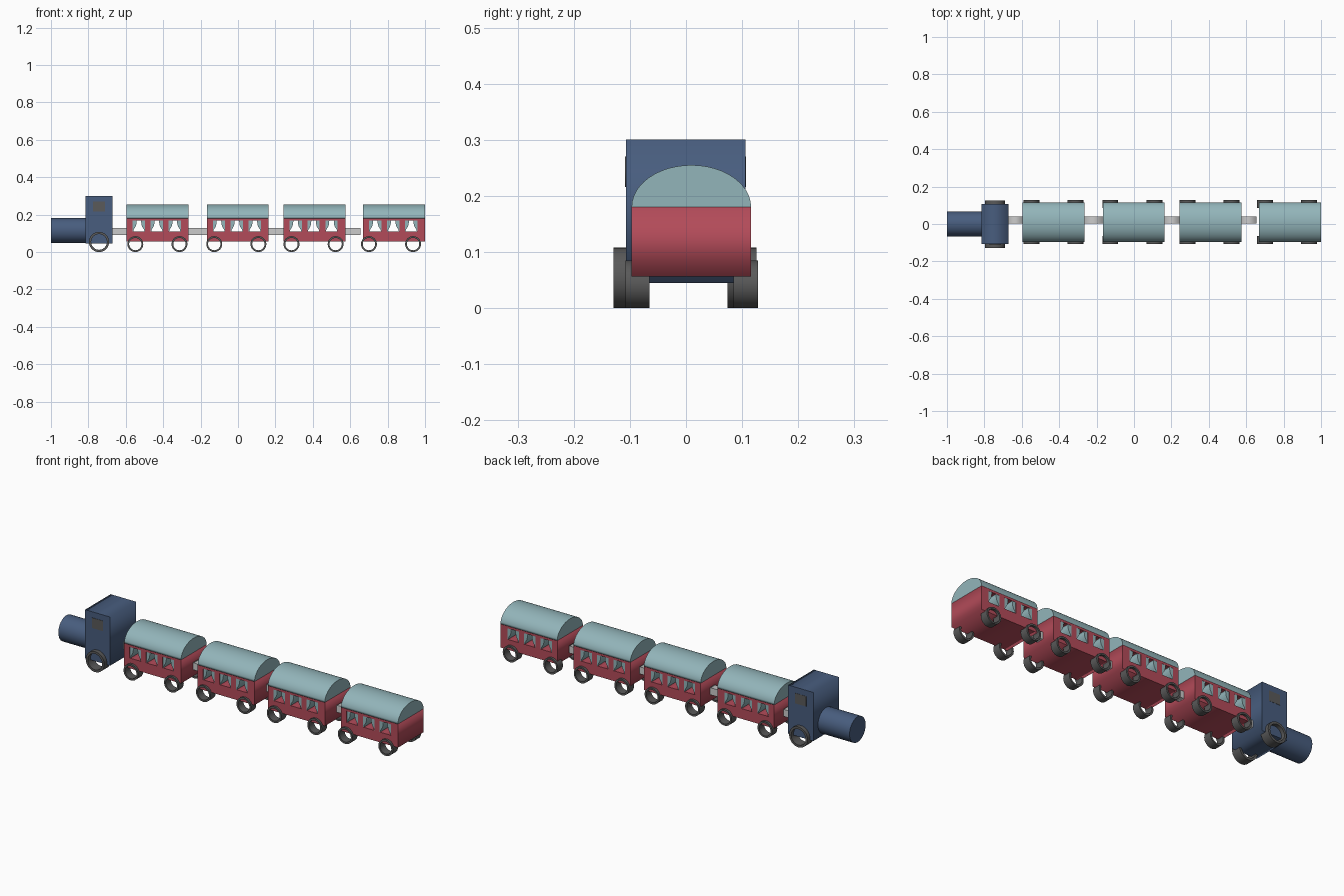
import bpy
from math import sin, cos, pi

if "Cube" in bpy.data.objects:
    bpy.data.objects.remove(bpy.data.objects["Cube"])


def material(name, rgb):
    m = bpy.data.materials.new(name)
    m.diffuse_color = (*rgb, 1)
    m.use_nodes = True
    m.node_tree.nodes["Principled BSDF"].inputs["Base Color"].default_value = m.diffuse_color
    return m


NAVY = material("navy", (0.065, 0.11, 0.21))
RED = material("red", (0.45, 0.07, 0.1))
TEAL = material("teal", (0.29, 0.46, 0.49))
DARK = material("dark_grey", (0.1, 0.1, 0.1))


def prism(name, loops, lo, hi, axis="y", mat=None):
    """Extrude flat outlines (inner loops become holes) from lo to hi along x or y."""
    cu = bpy.data.curves.new(name, "CURVE")
    cu.dimensions = "2D"
    cu.fill_mode = "BOTH"
    cu.extrude = (hi - lo) / 2
    for pts in loops:
        sp = cu.splines.new("POLY")
        sp.points.add(len(pts) - 1)
        for p, (a, b) in zip(sp.points, pts):
            p.co = (a, b, 0, 1)
        sp.use_cyclic_u = True
    tmp = bpy.data.objects.new(name + "_outline", cu)
    bpy.context.collection.objects.link(tmp)
    dg = bpy.context.evaluated_depsgraph_get()
    me = bpy.data.meshes.new_from_object(tmp.evaluated_get(dg))
    bpy.data.objects.remove(tmp)
    ob = bpy.data.objects.new(name, me)
    bpy.context.collection.objects.link(ob)
    mid = (lo + hi) / 2
    if axis == "y":
        ob.rotation_euler = (pi / 2, 0, 0)
        ob.location = (0, mid, 0)
    else:
        ob.rotation_euler = (pi / 2, 0, pi / 2)
        ob.location = (mid, 0, 0)
    me.materials.clear()
    if mat:
        me.materials.append(mat)
    return ob


def rect(a0, a1, b0, b1):
    return [(a0, b0), (a1, b0), (a1, b1), (a0, b1)]


def circle(a, b, r, n=32):
    return [(a + r * cos(2 * pi * i / n), b + r * sin(2 * pi * i / n)) for i in range(n)]


def wheel(name, x, r, inner, lo, hi):
    prism(name, [circle(x, r, r), circle(x, r, inner)], lo, hi, mat=DARK)


# Locomotive: boiler, cab, side windows, wheels
prism("boiler", [circle(0, 0.115, 0.067)], -1, -0.81, "x", NAVY)
prism("cab", [rect(-0.816, -0.67, 0.045, 0.301)], -0.107, 0.106, mat=NAVY)
prism("cab_windows", [rect(-0.775, -0.711, 0.216, 0.27)], -0.1085, 0.107, mat=DARK)
wheel("cab_wheel_front", -0.743, 0.054, 0.042, -0.129, -0.077)
wheel("cab_wheel_back", -0.743, 0.054, 0.042, 0.074, 0.126)

# Half of one curtain pair, measured from the window centre
CURTAIN = [(0.033, 0.168), (0.012, 0.168), (0.0135, 0.15), (0.017, 0.137),
           (0.023, 0.127), (0.028, 0.12), (0.03, 0.11), (0.033, 0.11)]
Y0, Y1, LENGTH = -0.097, 0.116, 0.331

# Carriages: (left end, first wheel centre)
for n, (x0, wx) in enumerate([(-0.595, -0.549), (-0.167, -0.127),
                              (0.243, 0.286), (0.669, 0.7)], 1):
    x1 = x0 + LENGTH
    centres = [x0 + d for d in (0.065, 0.161, 0.257)]
    # body with window openings running through
    holes = [rect(c - 0.033, c + 0.033, 0.11, 0.168) for c in centres]
    prism(f"carriage_body_{n}", [rect(x0, x1, 0.056, 0.18)] + holes, Y0, Y1, mat=RED)
    # curtains on both sides of each window
    drapes = [[(c + s * a, b) for a, b in CURTAIN] for c in centres for s in (-1, 1)]
    prism(f"curtains_{n}", drapes, Y0 + 0.001, Y1 - 0.001, mat=TEAL)
    # elliptical roof
    yc, hw = (Y0 + Y1) / 2, (Y1 - Y0) / 2
    arc = [(yc + hw * cos(pi * i / 24), 0.18 + 0.075 * sin(pi * i / 24)) for i in range(25)]
    prism(f"roof_{n}", [arc], x0, x1, "x", TEAL)
    # wheels
    for end, x in (("left", wx), ("right", wx + 0.236)):
        wheel(f"wheel_{n}_{end}_front", x, 0.0425, 0.033, -0.108, -0.065)
        wheel(f"wheel_{n}_{end}_back", x, 0.0425, 0.033, 0.085, 0.128)

# Couplings between the vehicles
for n, (a, b) in enumerate([(-0.672, -0.592), (-0.266, -0.165),
                            (0.162, 0.245), (0.572, 0.655)], 1):
    prism(f"coupling_{n}", [rect(a, b, 0.091, 0.128)], 0.002, 0.04)
